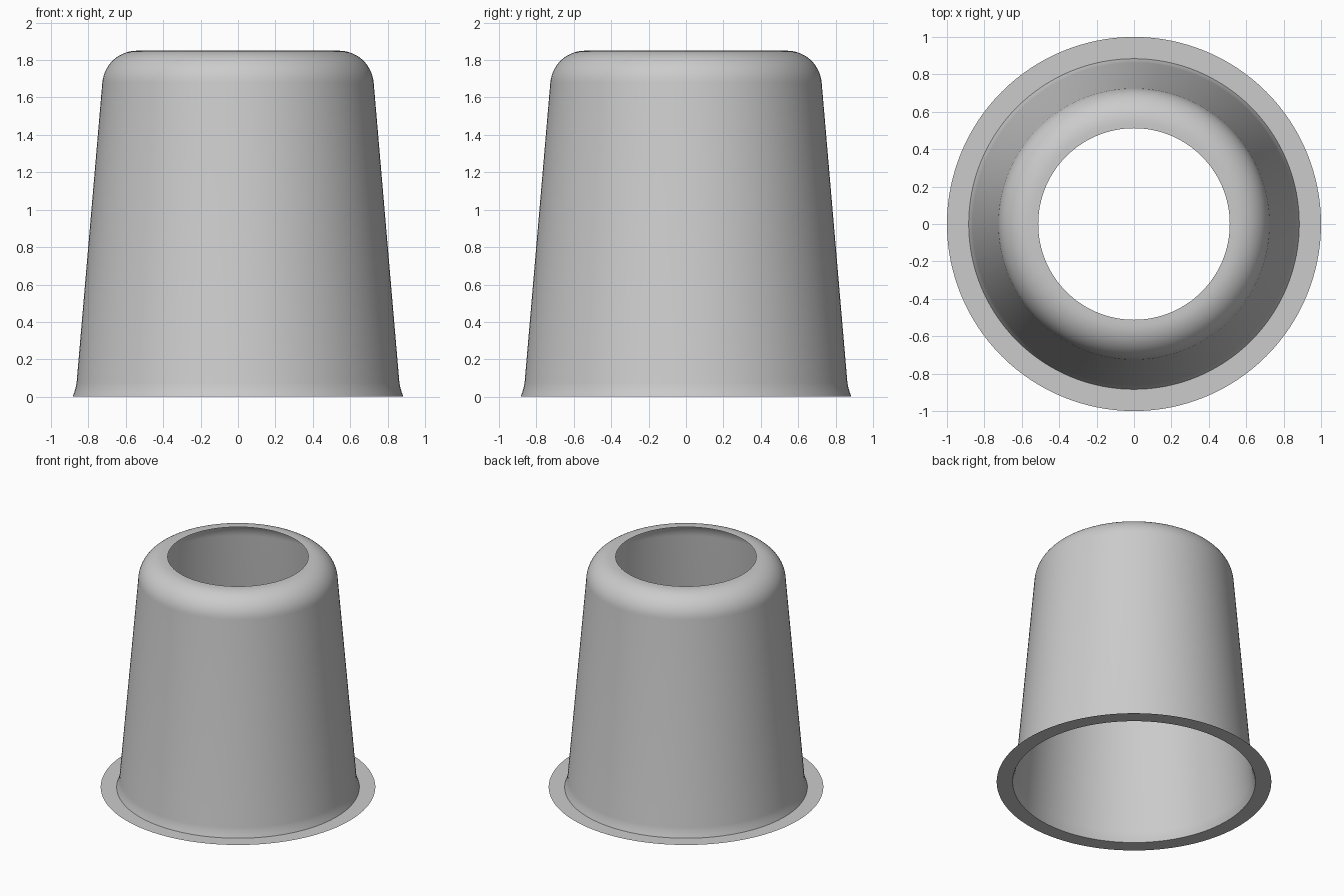
import bpy, bmesh
from math import sin, cos, pi, radians
from mathutils import Vector

cube = bpy.data.objects.get("Cube")
if cube:
    bpy.data.objects.remove(cube)

SEGMENTS = 128

grey = bpy.data.materials.new("light_grey")
grey.use_nodes = True
colour = (0.6, 0.6, 0.6, 1)
grey.diffuse_color = colour
grey.node_tree.nodes["Principled BSDF"].inputs["Base Color"].default_value = colour


def lathe(name, profile):
    """Spin an (r, z) profile round z as an open, thin sheet facing outward."""
    bm = bmesh.new()
    rings = [[bm.verts.new((r * cos(2 * pi * i / SEGMENTS), r * sin(2 * pi * i / SEGMENTS), z))
              for i in range(SEGMENTS)] for r, z in profile]
    for low, high in zip(rings, rings[1:]):
        for i in range(SEGMENTS):
            j = (i + 1) % SEGMENTS
            bm.faces.new((low[i], low[j], high[j], high[i]))
    mesh = bpy.data.meshes.new(name)
    bm.to_mesh(mesh)
    bm.free()
    mesh.materials.append(grey)
    obj = bpy.data.objects.new(name, mesh)
    bpy.context.collection.objects.link(obj)
    bpy.ops.object.select_all(action='DESELECT')
    obj.select_set(True)
    bpy.context.view_layer.objects.active = obj
    bpy.ops.object.shade_smooth_by_angle(angle=radians(35))
    return obj


# Flat base flange, flared foot and tapered wall
profile = [(1.0, 0), (0.884, 0), (0.875, 0.025), (0.868, 0.05), (0.863, 0.075)]

# Rounded shoulder tangent to the wall, then the flat lip of the top opening
radius, centre, start = 0.186, Vector((0.54, 1.664)), radians(4.9)
for k in range(15):
    a = start + (pi / 2 - start) * k / 14
    profile.append((centre.x + radius * cos(a), centre.y + radius * sin(a)))
profile.append((0.512, 1.85))

lathe("flanged_sleeve", profile)
